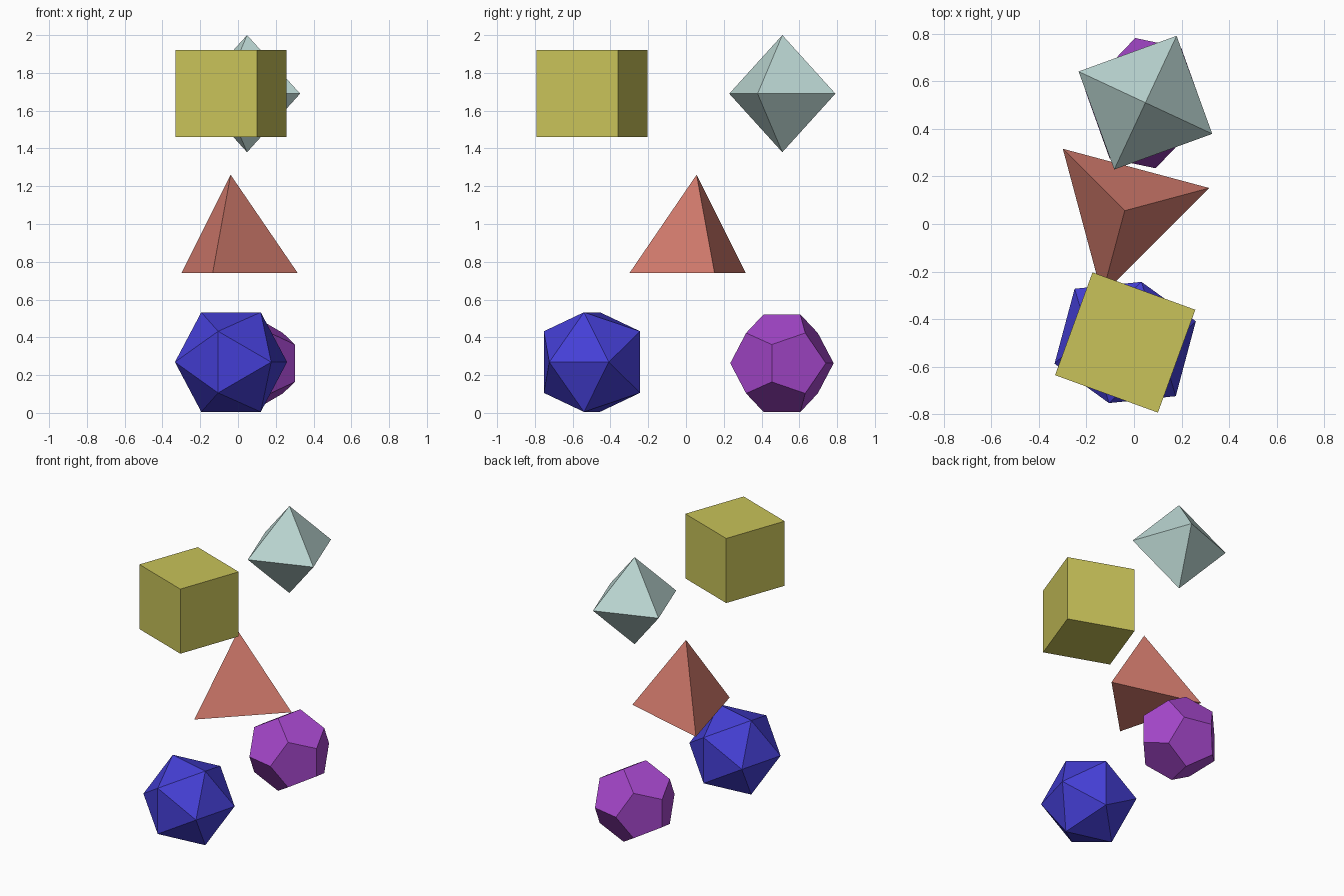
import bpy, bmesh
from math import radians, sin, cos, sqrt
from itertools import product
from mathutils import Matrix, Vector

if "Cube" in bpy.data.objects:
    bpy.data.objects.remove(bpy.data.objects["Cube"])

PHI = (1 + sqrt(5)) / 2


def signs(x, y, z):
    """All sign variations of one point."""
    return {(a * x, b * y, c * z) for a, b, c in product((1, -1), repeat=3)}


def solid(name, points, scale, angle, centre, colour):
    """Convex solid from its corner points, with coplanar faces merged."""
    bm = bmesh.new()
    for p in sorted(points):
        bm.verts.new(Vector(p) * scale)
    bmesh.ops.convex_hull(bm, input=bm.verts[:])
    bmesh.ops.dissolve_limit(bm, angle_limit=radians(2), verts=bm.verts[:], edges=bm.edges[:])
    bmesh.ops.recalc_face_normals(bm, faces=bm.faces[:])
    bm.transform(Matrix.Rotation(radians(angle), 4, 'Z'))
    mesh = bpy.data.meshes.new(name)
    bm.to_mesh(mesh)
    bm.free()
    mat = bpy.data.materials.new(name + "_colour")
    mat.diffuse_color = (*colour, 1)
    mat.use_nodes = True
    mat.node_tree.nodes["Principled BSDF"].inputs["Base Color"].default_value = mat.diffuse_color
    mesh.materials.append(mat)
    ob = bpy.data.objects.new(name, mesh)
    ob.location = centre
    bpy.context.collection.objects.link(ob)


# Corner sets of the five regular solids
cube = signs(1, 1, 1)
octa = signs(1, 0, 0) | signs(0, 1, 0) | signs(0, 0, 1)
tetra = {(cos(radians(a)), sin(radians(a)), 0) for a in (0, 120, 240)} | {(0, 0, sqrt(2))}
icosa = signs(1, 0, PHI) | signs(PHI, 1, 0) | signs(0, PHI, 1)
dodeca = cube | signs(0, 1 / PHI, PHI) | signs(1 / PHI, PHI, 0) | signs(PHI, 0, 1 / PHI)

# Upper pair
solid("cube", cube, 0.23, -20, (-0.037, -0.498, 1.69), (0.58, 0.54, 0.10))
solid("octahedron", octa, 0.31, -25, (0.048, 0.51, 1.69), (0.51, 0.69, 0.66))
# Middle
solid("tetrahedron", tetra, 0.368, 15, (-0.039, 0.056, 0.74), (0.72, 0.22, 0.17))
# Lower pair
solid("icosahedron", icosa, 0.163, -15, (-0.037, -0.498, 0.269), (0.06, 0.05, 0.68))
solid("dodecahedron", dodeca, 0.16, -12, (0.048, 0.508, 0.263), (0.39, 0.065, 0.62))
